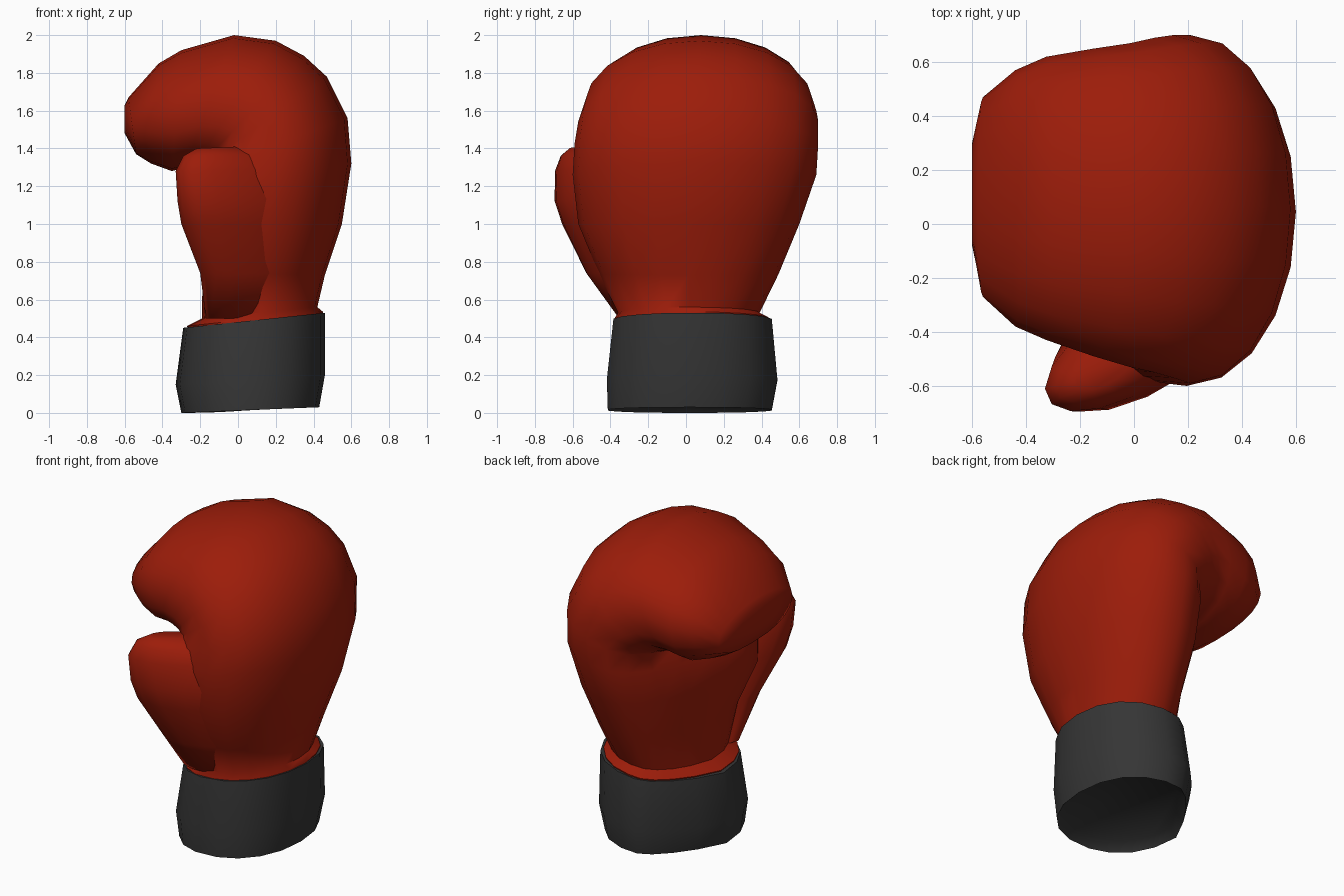
import bpy, bmesh, math
from mathutils import Vector


def material(name, rgb):
    m = bpy.data.materials.new(name)
    m.diffuse_color = (*rgb, 1)
    return m


red = material("red leather", (0.335, 0.012, 0.003))
grey = material("dark grey cuff", (0.036, 0.036, 0.036))


def loft(name, rings, mat, segs=20, outer_power=2.4, inner_power=2.4, angle=60):
    """Ring: outer x,z, inner x,z, y min, y max [, y skew, palm shear at front, at back]."""
    bm = bmesh.new()
    loops = []
    for ox, oz, ix, iz, y0, y1, *extra in rings:
        skew, near, far = (extra + [0, 0, 0])[:3]
        outer, inner = Vector((ox, 0, oz)), Vector((ix, 0, iz))
        mid, half = (outer + inner) / 2, (outer - inner) / 2
        loop = []
        for k in range(segs):
            t = 2 * math.pi * k / segs
            c, s = math.cos(t), math.sin(t)
            power = outer_power if c > 0 else inner_power
            u = math.copysign(abs(c) ** (2 / power), c)
            v = math.copysign(abs(s) ** (2 / power), s)
            p = mid + half * u
            p.y = (y0 + y1) / 2 + v * (y1 - y0) / 2 + skew * u
            p.x += (far if v > 0 else near) * v * max(0, -u)
            loop.append(bm.verts.new(p))
        loops.append(loop)
    for a, b in zip(loops, loops[1:]):
        for k in range(segs):
            n = (k + 1) % segs
            bm.faces.new((a[k], a[n], b[n], b[k]))
    bm.faces.new(loops[0][::-1])
    bm.faces.new(loops[-1])
    bmesh.ops.recalc_face_normals(bm, faces=bm.faces[:])
    me = bpy.data.meshes.new(name)
    bm.to_mesh(me)
    bm.free()
    me.materials.append(mat)
    ob = bpy.data.objects.new(name, me)
    bpy.context.collection.objects.link(ob)
    bpy.ops.object.select_all(action='DESELECT')
    ob.select_set(True)
    bpy.context.view_layer.objects.active = ob
    bpy.ops.object.shade_smooth_by_angle(angle=math.radians(angle))
    return ob


# Padded hand: from the wrist lip up the back of the hand, curling over to the fingertips
loft("padded_fist", [
    (0.44, 0.48, -0.26, 0.42, -0.37, 0.44, 0, 0, 0.17),
    (0.45, 0.535, -0.27, 0.46, -0.38, 0.45, 0, 0, 0.17),
    (0.42, 0.56, -0.19, 0.50, -0.36, 0.39, 0, 0, 0.10),
    (0.46, 0.73, -0.18, 0.74, -0.46, 0.49, 0, 0.06, 0.08),
    (0.55, 1.00, -0.23, 1.00, -0.57, 0.60, 0, 0.16, 0.10),
    (0.60, 1.32, -0.21, 1.20, -0.60, 0.69, 0, 0.18, 0.10),
    (0.58, 1.56, -0.16, 1.29, -0.59, 0.70, 0, 0.10, 0.06),
    (0.47, 1.78, -0.18, 1.31, -0.57, 0.70),
    (0.35, 1.89, -0.20, 1.31, -0.55, 0.69),
    (0.20, 1.97, -0.23, 1.31, -0.53, 0.67),
    (-0.02, 2.00, -0.28, 1.30, -0.49, 0.65),
    (-0.30, 1.92, -0.35, 1.28, -0.43, 0.62),
    (-0.42, 1.85, -0.46, 1.32, -0.38, 0.57),
    (-0.58, 1.67, -0.54, 1.37, -0.27, 0.47),
    (-0.60, 1.63, -0.60, 1.48, -0.08, 0.30),
], red, outer_power=2.05, inner_power=2.4)

# Thumb: ridge on the palm side, running back into the front side of the hand
loft("thumb", [
    (0.38, 0.50, -0.17, 0.50, -0.33, -0.06, 0.09),
    (0.41, 0.74, -0.20, 0.74, -0.49, -0.12, 0.13),
    (0.43, 1.00, -0.30, 1.00, -0.60, -0.16, 0.17),
    (0.42, 1.14, -0.32, 1.12, -0.64, -0.20, 0.17),
    (0.32, 1.29, -0.33, 1.28, -0.64, -0.28, 0.15),
    (0.19, 1.37, -0.29, 1.36, -0.63, -0.37, 0.10),
    (0.00, 1.41, -0.22, 1.40, -0.60, -0.46, 0.05),
], red, segs=16, outer_power=2, inner_power=2)

# Cuff: slanted top, slightly bulging wall, shallow recessed underside
loft("wrist_cuff", [
    (0.38, 0.08, -0.26, 0.05, -0.37, 0.41, 0, 0, 0.18),
    (0.43, 0.03, -0.30, 0.00, -0.42, 0.46, 0, 0, 0.18),
    (0.46, 0.20, -0.33, 0.15, -0.425, 0.49, 0, 0, 0.18),
    (0.46, 0.53, -0.29, 0.45, -0.39, 0.46, 0, 0, 0.18),
    (0.42, 0.52, -0.22, 0.46, -0.36, 0.42, 0, 0, 0.16),
], grey, segs=18, outer_power=2.2, inner_power=2.2, angle=50)
